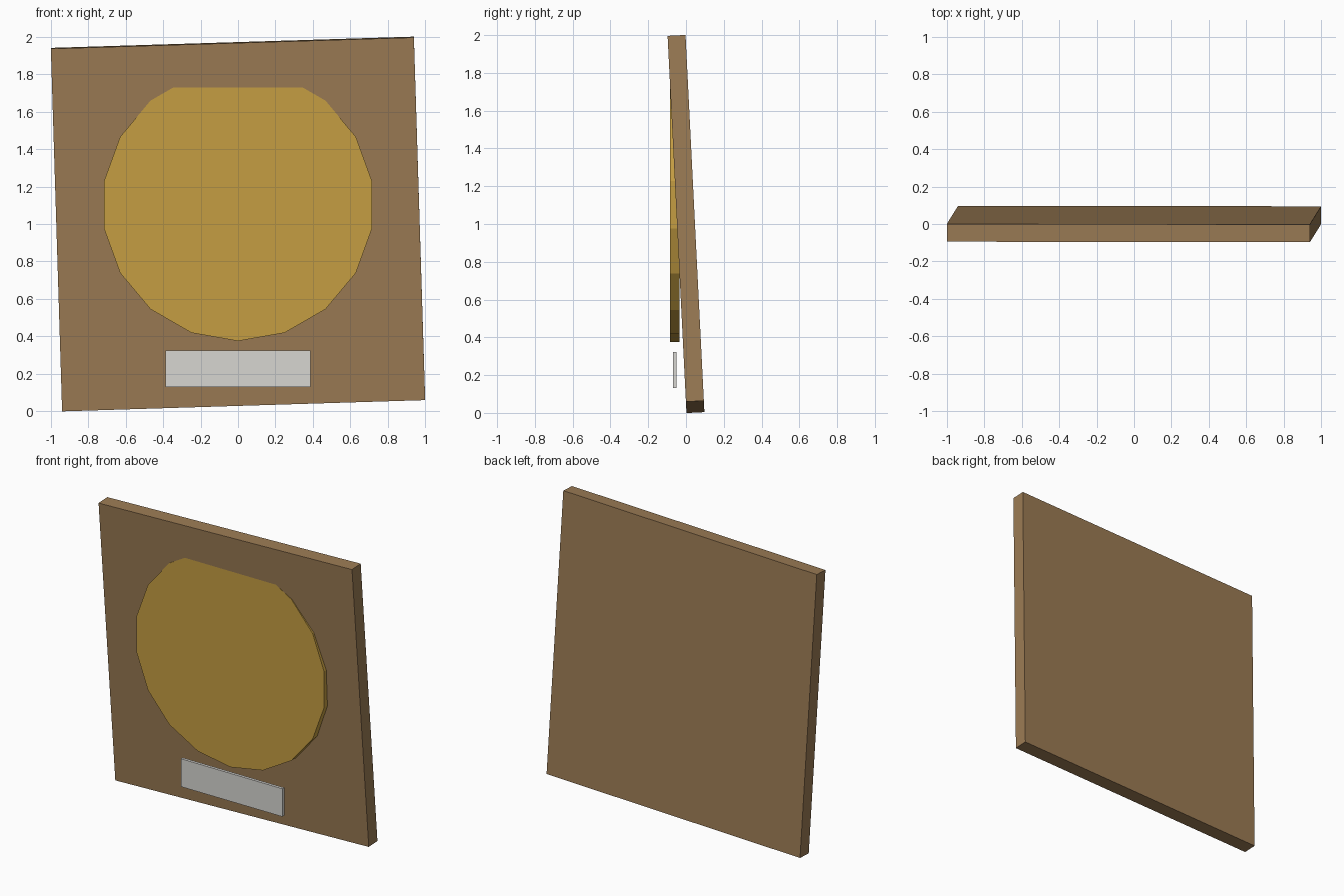
import bpy
from math import radians, pi
from mathutils import Matrix

if "Cube" in bpy.data.objects:
    bpy.data.objects.remove(bpy.data.objects["Cube"])


def paint(obj, name, color):
    mat = bpy.data.materials.new(name)
    mat.diffuse_color = (*color, 1)
    mat.use_nodes = True
    mat.node_tree.nodes["Principled BSDF"].inputs["Base Color"].default_value = mat.diffuse_color
    obj.data.materials.append(mat)


def box(name, size, center):
    bpy.ops.mesh.primitive_cube_add(size=1)
    obj = bpy.context.object
    obj.name = name
    obj.data.transform(Matrix.Diagonal((*size, 1)))
    obj.location = center
    return obj


# Wooden backing board, turned in its plane and leaning forward
board = box("backing_board", (1.94, 0.095, 1.94), (0, 0, 0))
board.matrix_world = (Matrix.Translation((0, 0, 1.0))
                      @ Matrix.Rotation(0.05, 4, 'X')
                      @ Matrix.Rotation(-0.031, 4, 'Y'))
paint(board, "wood", (0.33, 0.20, 0.09))

# Upright 18-sided disc whose top sinks into the leaning board
bpy.ops.mesh.primitive_cylinder_add(vertices=18, radius=0.727, depth=0.049)
disc = bpy.context.object
disc.name = "gold_disc"
disc.data.transform(Matrix.Rotation(pi / 2, 4, 'X'))
disc.location = (0, -0.0595, 1.102)
paint(disc, "gold", (0.56, 0.34, 0.055))

# Small caption plate below the disc
plate = box("caption_plate", (0.776, 0.02, 0.193), (0, -0.059, 0.227))
paint(plate, "pale_metal", (0.68, 0.67, 0.64))
